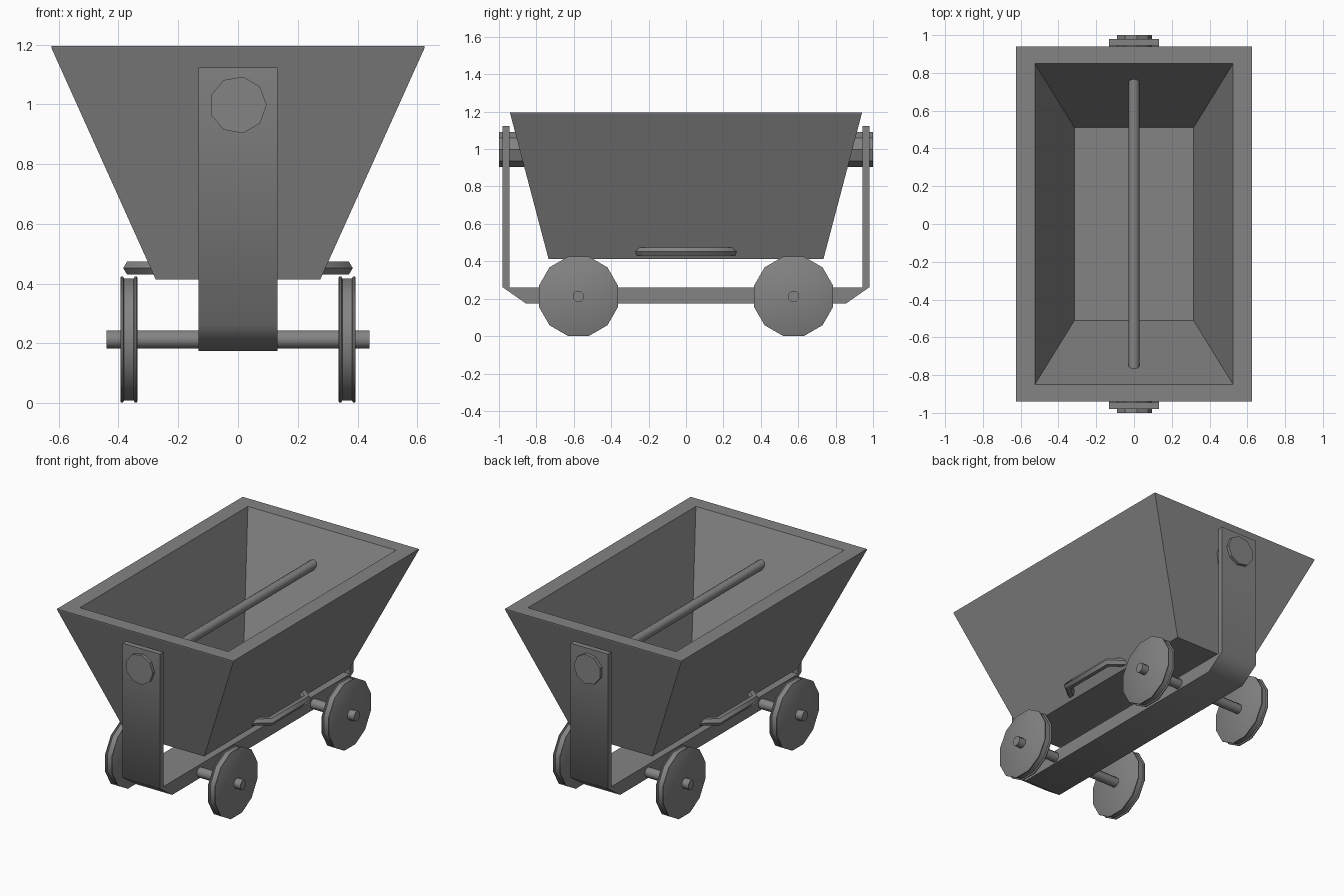
import bpy, bmesh
from math import sin, cos, pi, radians
from mathutils import Vector

if "Cube" in bpy.data.objects:
    bpy.data.objects.remove(bpy.data.objects["Cube"])

# Dark iron for every part
iron = bpy.data.materials.new("dark_iron")
iron.diffuse_color = (0.23, 0.23, 0.23, 1)
iron.use_nodes = True
iron.node_tree.nodes["Principled BSDF"].inputs["Base Color"].default_value = iron.diffuse_color
DROP = 0.004  # settles the wheels onto the ground


def loft(name, rings, smooth=None):
    """Skin a list of closed point rings and cap both ends."""
    bm = bmesh.new()
    vs = [[bm.verts.new((x, y, z - DROP)) for x, y, z in r] for r in rings]
    n = len(vs[0])
    for a, b in zip(vs, vs[1:]):
        for i in range(n):
            j = (i + 1) % n
            bm.faces.new((a[i], a[j], b[j], b[i]))
    bm.faces.new(vs[0])
    bm.faces.new(vs[-1])
    bmesh.ops.recalc_face_normals(bm, faces=bm.faces)
    me = bpy.data.meshes.new(name)
    bm.to_mesh(me)
    bm.free()
    me.materials.append(iron)
    ob = bpy.data.objects.new(name, me)
    bpy.context.collection.objects.link(ob)
    if smooth:
        bpy.ops.object.select_all(action='DESELECT')
        ob.select_set(True)
        bpy.context.view_layer.objects.active = ob
        bpy.ops.object.shade_smooth_by_angle(angle=radians(smooth))
    return ob


def rect(x, y, z):
    return [(-x, -y, z), (x, -y, z), (x, y, z), (-x, y, z)]


def ring_x(x, y, z, r, n, off=0.0):
    return [(x, y + r * cos(2 * pi * i / n + off), z + r * sin(2 * pi * i / n + off))
            for i in range(n)]


def ring_y(y, z, r, n):
    return [(r * cos(2 * pi * i / n), y, z + r * sin(2 * pi * i / n)) for i in range(n)]


# Tapered tub: outer walls, thick rim, inner walls down to the floor
loft("tub", [rect(0.275, 0.735, 0.417), rect(0.625, 0.94, 1.194), rect(0.625, 0.94, 1.2),
             rect(0.525, 0.85, 1.2), rect(0.315, 0.51, 0.515)])

# Chassis: a U-shaped strap with a thick base and chamfered lower corners
half = [(0.855, 0.178), (0.98, 0.265), (0.98, 1.127), (0.945, 1.127), (0.945, 0.265)]
profile = half + [(-y, z) for y, z in reversed(half)]
loft("chassis_strap", [[(x, y, z) for y, z in profile] for x in (-0.132, 0.132)], 60)

# Pivot pins at each end and the rod through the tub
for s, label in ((-1, "front"), (1, "back")):
    loft(label + "_pivot_pin", [ring_y(s * 0.83, 1.002, 0.096, 9), ring_y(s * 1.0, 1.002, 0.096, 9)])
loft("cross_rod", [ring_y(-0.9, 1.002, 0.03, 8), ring_y(0.9, 1.002, 0.03, 8)], 50)

# Axles and double-flanged wheels
wheel = [(0.336, 0.213), (0.339, 0.219), (0.345, 0.219), (0.349, 0.211),
         (0.381, 0.211), (0.385, 0.219), (0.391, 0.219), (0.394, 0.213)]
for y, label in ((-0.575, "front"), (0.575, "back")):
    loft(label + "_axle", [ring_x(x, y, 0.217, 0.032, 8, pi / 8) for x in (-0.44, 0.44)], 50)
    for s, side in ((-1, "left"), (1, "right")):
        loft(f"{label}_{side}_wheel",
             [ring_x(s * x, y, 0.217, r, 12, pi / 12) for x, r in wheel], 40)

# Side handles: hexagonal bar swept along a bent path
path = [Vector(p) for p in ((0.27, -0.257, 0.456), (0.359, -0.185, 0.456),
                            (0.359, 0.185, 0.456), (0.27, 0.257, 0.456))]
up = Vector((0, 0, 1))
for s, side in ((-1, "left"), (1, "right")):
    rings = []
    for i, p in enumerate(path):
        d0 = (path[max(i, 1)] - path[max(i, 1) - 1]).normalized()
        k = min(i, len(path) - 2)
        d1 = (path[k + 1] - path[k]).normalized()
        t = (d0 + d1).normalized()
        out = t.cross(up) / t.dot(d1)
        ring = [p + 0.025 * (cos(a * pi / 3) * out + sin(a * pi / 3) * up) for a in range(6)]
        rings.append([(s * v.x, v.y, v.z) for v in ring])
    loft(side + "_handle", rings, 50)
